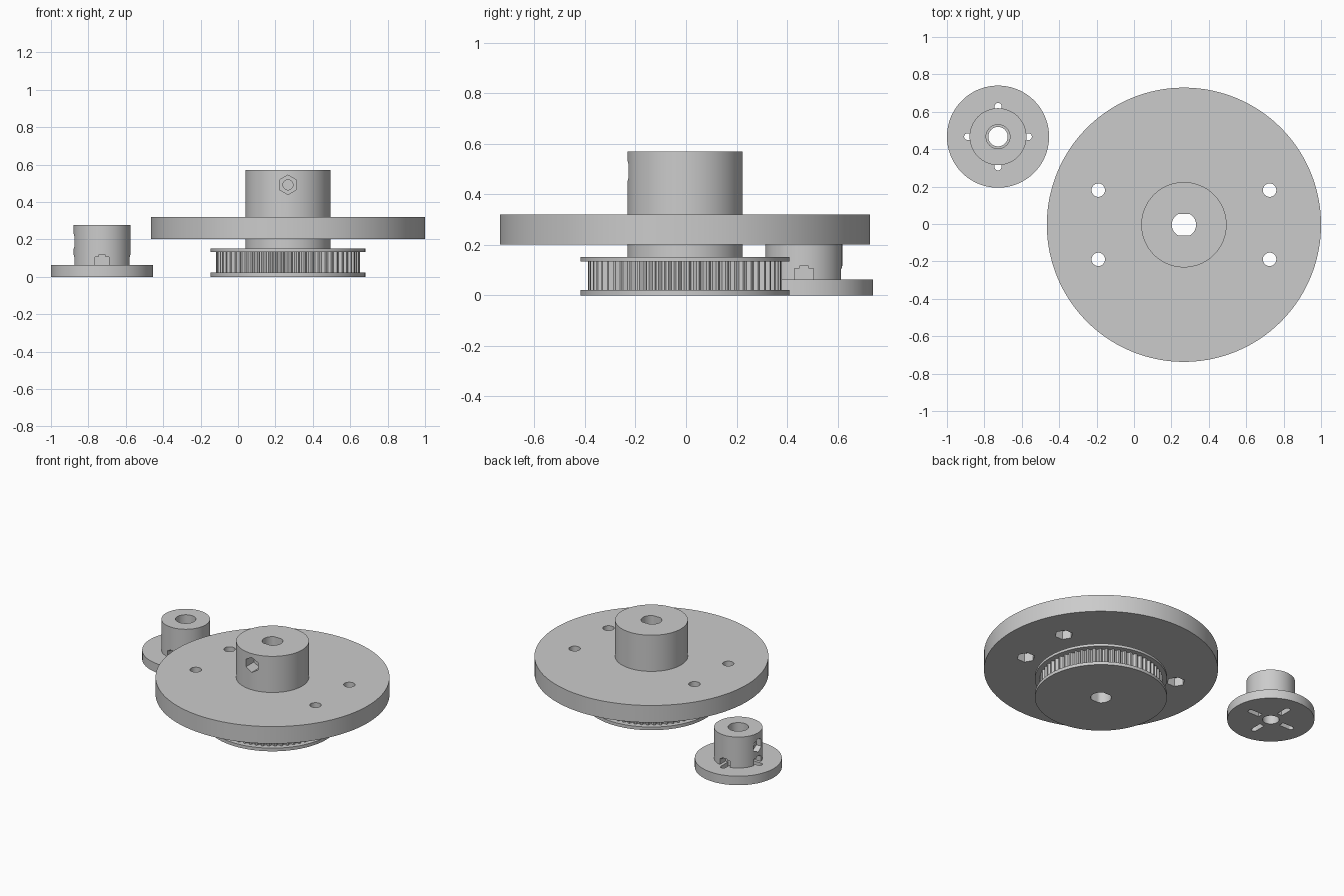
import bpy, bmesh, math
from mathutils import Matrix, Vector

if "Cube" in bpy.data.objects:
    bpy.data.objects.remove(bpy.data.objects["Cube"])

grey = bpy.data.materials.new("plain_grey")
grey.diffuse_color = (0.6, 0.6, 0.6, 1)
grey.use_nodes = True
grey.node_tree.nodes["Principled BSDF"].inputs["Base Color"].default_value = grey.diffuse_color


def finish(bm, name):
    bmesh.ops.recalc_face_normals(bm, faces=bm.faces)
    me = bpy.data.meshes.new(name)
    bm.to_mesh(me)
    bm.free()
    me.materials.append(grey)
    ob = bpy.data.objects.new(name, me)
    bpy.context.collection.objects.link(ob)
    return ob


def lathe(name, profile, center, segs):
    """Stack of rings (radius, z, tooth depth); every fourth pair is sunk to form teeth."""
    bm = bmesh.new()
    rings = []
    for r, z, depth in profile:
        ring = []
        for i in range(segs):
            a = math.tau * (i + 0.5) / segs
            rr = r - (depth if i % 4 > 1 else 0)
            ring.append(bm.verts.new((center[0] + rr * math.cos(a), center[1] + rr * math.sin(a), z)))
        rings.append(ring)
    for lo, hi in zip(rings, rings[1:]):
        for i in range(segs):
            j = (i + 1) % segs
            bm.faces.new((lo[i], lo[j], hi[j], hi[i]))
    bm.faces.new(rings[0][::-1])
    bm.faces.new(rings[-1])
    return finish(bm, name)


def prism(outline, depth, matrix):
    """Extrude a flat outline along local z, then place it."""
    bm = bmesh.new()
    face = bm.faces.new([bm.verts.new((x, y, 0)) for x, y in outline])
    ext = bmesh.ops.extrude_face_region(bm, geom=[face])
    bmesh.ops.translate(bm, vec=(0, 0, depth), verts=[v for v in ext["geom"] if isinstance(v, bmesh.types.BMVert)])
    bmesh.ops.transform(bm, matrix=matrix, verts=bm.verts)
    return finish(bm, "cutter")


def ngon(r, n, turn=0.0):
    return [(r * math.cos(turn + math.tau * i / n), r * math.sin(turn + math.tau * i / n)) for i in range(n)]


def rect(x0, x1, half):
    return [(x0, -half), (x1, -half), (x1, half), (x0, half)]


def radial_slot(x0, x1, half):
    """Slot along +x with a round outer end."""
    arc = [-math.pi / 2 + math.pi * i / 12 for i in range(13)]
    return [(x0, half), (x0, -half)] + [(x1 - half + half * math.cos(a), half * math.sin(a)) for a in arc]


def at(x, y, z, turn=0.0):
    return Matrix.Translation((x, y, z)) @ Matrix.Rotation(turn, 4, "Z")


def sideways(x, y, z, direction):
    """Local z points along a horizontal direction, local y stays upright."""
    d = Vector(direction)
    side = Vector((0, 0, 1)).cross(d)
    m = Matrix((side, (0, 0, 1), d)).transposed().to_4x4()
    return Matrix.Translation((x, y, z)) @ m


def cut(ob, cutters):
    bpy.context.view_layer.objects.active = ob
    for c in cutters:
        mod = ob.modifiers.new("cut", "BOOLEAN")
        mod.operation, mod.solver, mod.object = "DIFFERENCE", "EXACT", c
        bpy.ops.object.modifier_apply(modifier=mod.name)
        bpy.data.objects.remove(c)
    bpy.ops.object.select_all(action="DESELECT")
    ob.select_set(True)
    bpy.ops.object.shade_smooth_by_angle(angle=math.radians(25))


# Drive wheel: flanged 60-tooth belt pulley, neck, large disc and hub in one solid
cx, cy = 0.267, -0.004
wheel = lathe("pulley_wheel", [
    (0.414, 0, 0), (0.414, 0.022, 0), (0.385, 0.022, 0.016), (0.385, 0.134, 0.016),
    (0.414, 0.134, 0), (0.414, 0.152, 0), (0.228, 0.152, 0), (0.228, 0.202, 0),
    (0.733, 0.202, 0), (0.733, 0.32, 0), (0.228, 0.32, 0), (0.228, 0.57, 0)], (cx, cy), 240)

# Shaft bore with two flats
bore = [(x, max(-0.058, min(0.058, y))) for x, y in ngon(0.065, 48)]
cutters = [prism(bore, 0.8, at(cx, cy, -0.1))]

# Screw holes with nut pockets underneath the disc
for sx in (-1, 1):
    for sy in (-1, 1):
        x, y = cx + sx * 0.458, cy + sy * 0.185
        cutters.append(prism(ngon(0.036, 32), 0.2, at(x, y, 0.16)))
        cutters.append(prism(ngon(0.058, 6), 0.1, at(x, y, 0.162)))

# Set-screw hole and nut pocket in the front of the hub
cutters.append(prism(ngon(0.027, 24), 0.27, sideways(cx, cy - 0.27, 0.492, (0, 1, 0))))
cutters.append(prism(ngon(0.052, 6, math.pi / 2), 0.13, sideways(cx, cy - 0.27, 0.492, (0, 1, 0))))
cut(wheel, cutters)

# Small flanged hub
hx, hy = -0.727, 0.467
hub = lathe("small_hub", [(0.273, 0, 0), (0.273, 0.062, 0), (0.152, 0.062, 0), (0.152, 0.276, 0)], (hx, hy), 96)
cutters = [prism(ngon(0.052, 32), 0.5, at(hx, hy, -0.1)),
           prism(ngon(0.064, 32), 0.5, at(hx, hy, 0.062))]

# Four radial slots through the flange, with screw-head pockets in the hub wall
for k in range(4):
    turn = k * math.pi / 2
    cutters.append(prism(radial_slot(0.085, 0.181, 0.018), 0.216, at(hx, hy, -0.1, turn)))
    cutters.append(prism(rect(0.085, 0.2, 0.038), 0.044, at(hx, hy, 0.062, turn)))

# Set-screw hole and nut pocket on the left of the small hub
cutters.append(prism(ngon(0.025, 24), 0.2, sideways(hx - 0.2, hy, 0.19, (1, 0, 0))))
cutters.append(prism(ngon(0.048, 6, math.pi / 2), 0.09, sideways(hx - 0.2, hy, 0.19, (1, 0, 0))))
cut(hub, cutters)
